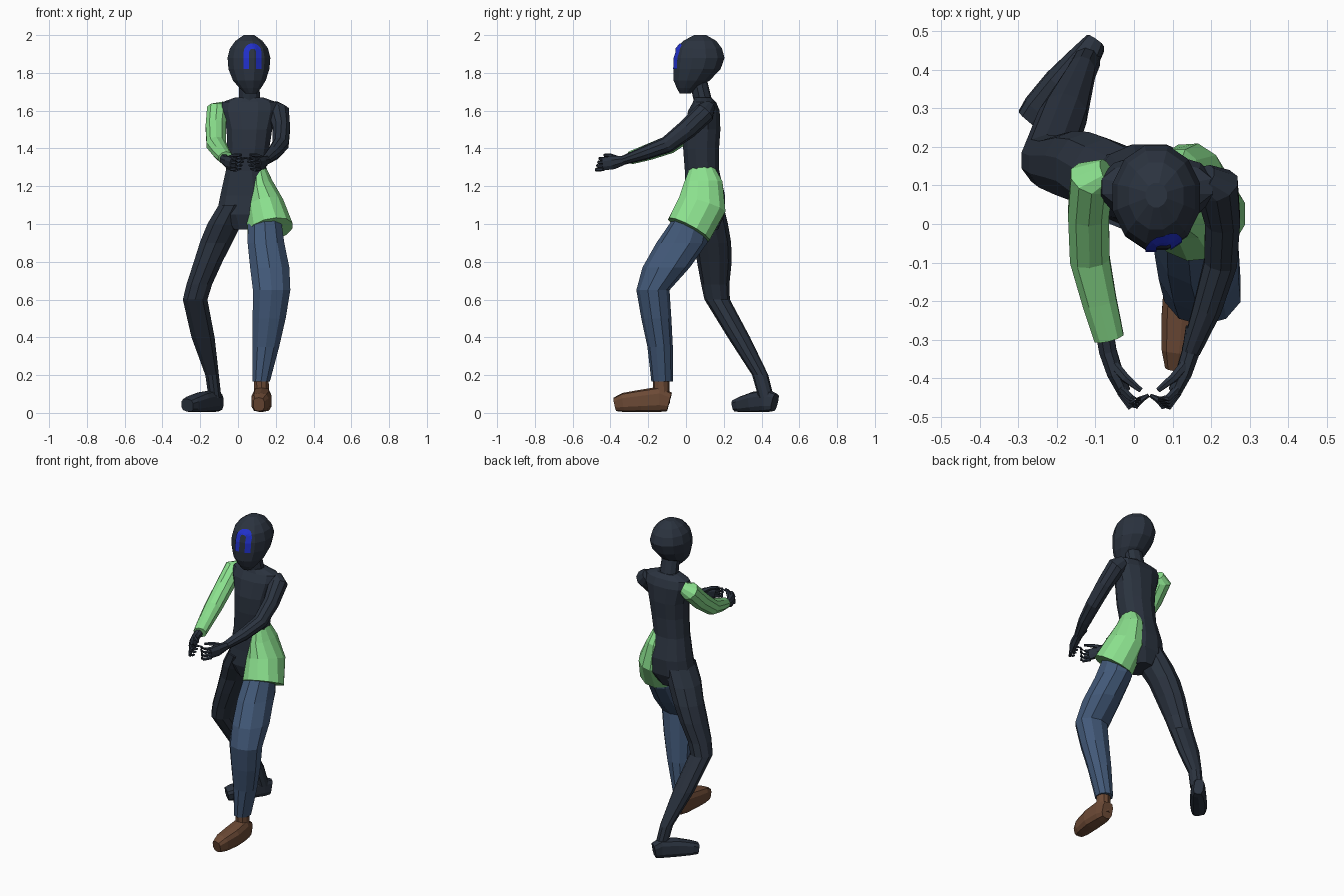
import bpy, bmesh, math
from mathutils import Vector
from mathutils.bvhtree import BVHTree


def material(name, rgb):
    m = bpy.data.materials.new(name)
    m.diffuse_color = (*rgb, 1)
    return m


DARK = material("dark slate", (0.024, 0.033, 0.050))
GREEN = material("light green", (0.26, 0.75, 0.27))
DENIM = material("denim blue", (0.055, 0.100, 0.190))
BROWN = material("brown leather", (0.150, 0.068, 0.036))
MARK = material("bright blue", (0.015, 0.03, 0.60))


def finish(bm, name, mat):
    me = bpy.data.meshes.new(name)
    bm.to_mesh(me)
    bm.free()
    me.materials.append(mat)
    ob = bpy.data.objects.new(name, me)
    bpy.context.collection.objects.link(ob)
    return ob


def loft(name, rings, mat, n=10, level=False, power=2.0):
    """Skin rings (x, y, z, half width, half depth); level keeps rings horizontal."""
    bm = bmesh.new()
    pts = [Vector(r[:3]) for r in rings]
    loops = []
    for i, r in enumerate(rings):
        t = pts[min(i + 1, len(pts) - 1)] - pts[max(i - 1, 0)]
        t = Vector((0, 0, 1)) if level else t.normalized()
        u = (Vector((1, 0, 0)) - t * t.x).normalized()
        v = t.cross(u)
        loop = []
        for k in range(n):
            a = 2 * math.pi * (k + 0.5) / n
            c, s = math.cos(a), math.sin(a)
            c = math.copysign(abs(c) ** (2 / power), c)
            s = math.copysign(abs(s) ** (2 / power), s)
            p = pts[i] + u * c * r[3] * 1.02 + v * s * r[4] * 1.02
            p.z = max(p.z, 0.004)
            loop.append(bm.verts.new(p))
        loops.append(loop)
    for a, b in zip(loops, loops[1:]):
        for k in range(n):
            j = (k + 1) % n
            bm.faces.new((a[k], a[j], b[j], b[k]))
    bm.faces.new(loops[0])
    bm.faces.new(loops[-1])
    bmesh.ops.recalc_face_normals(bm, faces=bm.faces)
    return finish(bm, name, mat)


# head, neck and torso
head = loft("head", [
    (.068, -.005, 1.69, .03, .028), (.065, .008, 1.72, .058, .058),
    (.060, .030, 1.76, .088, .097), (.058, .058, 1.82, .110, .127),
    (.058, .070, 1.88, .115, .136), (.058, .070, 1.93, .102, .122),
    (.058, .073, 1.97, .072, .088), (.058, .075, 2.0, .028, .032)],
    DARK, n=12, level=True)
loft("neck", [(.06, .10, 1.58, .07, .06), (.06, .088, 1.66, .058, .048),
              (.06, .065, 1.76, .055, .046)], DARK, level=True)
loft("torso", [
    (.03, .09, .97, .06, .08), (.035, .095, 1.05, .15, .11),
    (.04, .10, 1.15, .135, .108), (.04, .085, 1.28, .106, .092),
    (.055, .08, 1.40, .112, .096), (.06, .085, 1.50, .122, .098),
    (.06, .095, 1.60, .150, .084), (.06, .098, 1.645, .145, .062),
    (.06, .09, 1.67, .075, .045)], DARK, n=12, level=True, power=2.3)

# face mark: an arch-shaped plate laid on the face
tree = BVHTree.FromObject(head, bpy.context.evaluated_depsgraph_get())
bm = bmesh.new()
spine = [(1, 0, z) for z in (1.82, 1.85, 1.88)]
spine += [(math.cos(a), math.sin(a), 1.91) for a in [math.pi * k / 8 for k in range(9)]]
spine += [(-1, 0, z) for z in (1.88, 1.85, 1.82)]
rows = []
for c, s, z in spine:
    row = []
    for rad in (.018, .028, .038, .047):
        x, h = .077 + c * rad, z + s * rad
        hit = tree.ray_cast(Vector((x, -1, h)), Vector((0, 1, 0)))[0]
        row.append(bm.verts.new((x, (hit.y if hit else -.05) - .006, h)))
    rows.append(row)
for a, b in zip(rows, rows[1:]):
    for k in range(3):
        bm.faces.new((a[k], a[k + 1], b[k + 1], b[k]))
bmesh.ops.recalc_face_normals(bm, faces=bm.faces)
if sum(f.normal.y for f in bm.faces) > 0:
    bmesh.ops.reverse_faces(bm, faces=bm.faces)
finish(bm, "face_mark", MARK)

# arms
loft("right_sleeve", [
    (-.07, .135, 1.615, .035, .035), (-.11, .118, 1.597, .058, .056),
    (-.118, .03, 1.51, .055, .055), (-.115, -.09, 1.42, .053, .048),
    (-.09, -.20, 1.38, .046, .042), (-.065, -.295, 1.35, .040, .034)], GREEN)
loft("left_arm", [
    (.18, .12, 1.62, .04, .035), (.215, .10, 1.59, .058, .055),
    (.230, .01, 1.505, .047, .052), (.225, -.10, 1.42, .044, .044),
    (.190, -.22, 1.375, .038, .036), (.148, -.33, 1.338, .025, .024)], DARK)


# hands: palm, four fingers and a thumb, mirrored about x = 0.04
def hand(label, s):
    def part(name, rings, n):
        loft(label + name, [(.04 + s * r[0],) + r[1:] for r in rings], DARK, n=n)
    part("palm", [(.118, -.27, 1.352, .025, .025), (.108, -.33, 1.337, .024, .025),
                  (.090, -.385, 1.325, .022, .037), (.066, -.435, 1.318, .018, .036)], 8)
    for i in range(4):
        z = 1.347 - .019 * i
        part("finger_%d" % (i + 1), [
            (.075, -.425 - .004 * i, z, .011, .010),
            (.048, -.452 - .008 * i, z - .003, .010, .009),
            (.022 + .005 * i, -.456 - .006 * i, z, .009, .008),
            (.002 + .008 * i, -.445 - .005 * i, z + .002, .005, .005)], 6)
    part("thumb", [(.098, -.36, 1.345, .014, .014), (.062, -.40, 1.362, .012, .011),
                   (.022, -.432, 1.365, .007, .007)], 6)


hand("left_", 1)
hand("right_", -1)

# green hip panel over the left hip
loft("hip_skirt", [
    (.105, .082, 1.315, .035, .058), (.115, .092, 1.22, .068, .103),
    (.140, .085, 1.10, .103, .130), (.170, .015, .970, .122, .124)], GREEN, n=12)

# left leg with trouser and shoe
loft("left_trouser", [
    (.140, .030, 1.03, .090, .095), (.148, -.022, .90, .100, .132),
    (.168, -.105, .77, .107, .123), (.178, -.175, .65, .102, .086),
    (.165, -.157, .50, .090, .078), (.147, -.137, .35, .073, .066),
    (.122, -.126, .165, .048, .056)], DENIM, level=True)
loft("left_ankle", [(.125, -.130, .05, .042, .044), (.123, -.132, .19, .040, .042)],
     BROWN, level=True)
loft("left_shoe", [
    (.128, -.088, .058, .036, .050), (.126, -.14, .072, .048, .066),
    (.125, -.24, .063, .054, .058), (.117, -.33, .055, .046, .050),
    (.110, -.375, .045, .030, .036)], BROWN, power=3)

# right leg and foot
loft("right_leg", [
    (-.02, .090, 1.10, .085, .105), (-.072, .115, 1.0, .093, .105),
    (-.117, .142, .90, .088, .095), (-.158, .150, .80, .078, .090),
    (-.205, .155, .68, .070, .073), (-.227, .165, .60, .067, .066),
    (-.185, .280, .40, .063, .058), (-.137, .393, .20, .037, .042),
    (-.122, .425, .08, .035, .040)], DARK, level=True)
loft("right_foot", [
    (-.100, .470, .055, .028, .047), (-.125, .435, .064, .040, .058),
    (-.190, .360, .058, .048, .053), (-.245, .295, .046, .047, .041),
    (-.268, .268, .040, .040, .034)], DARK, power=3)
